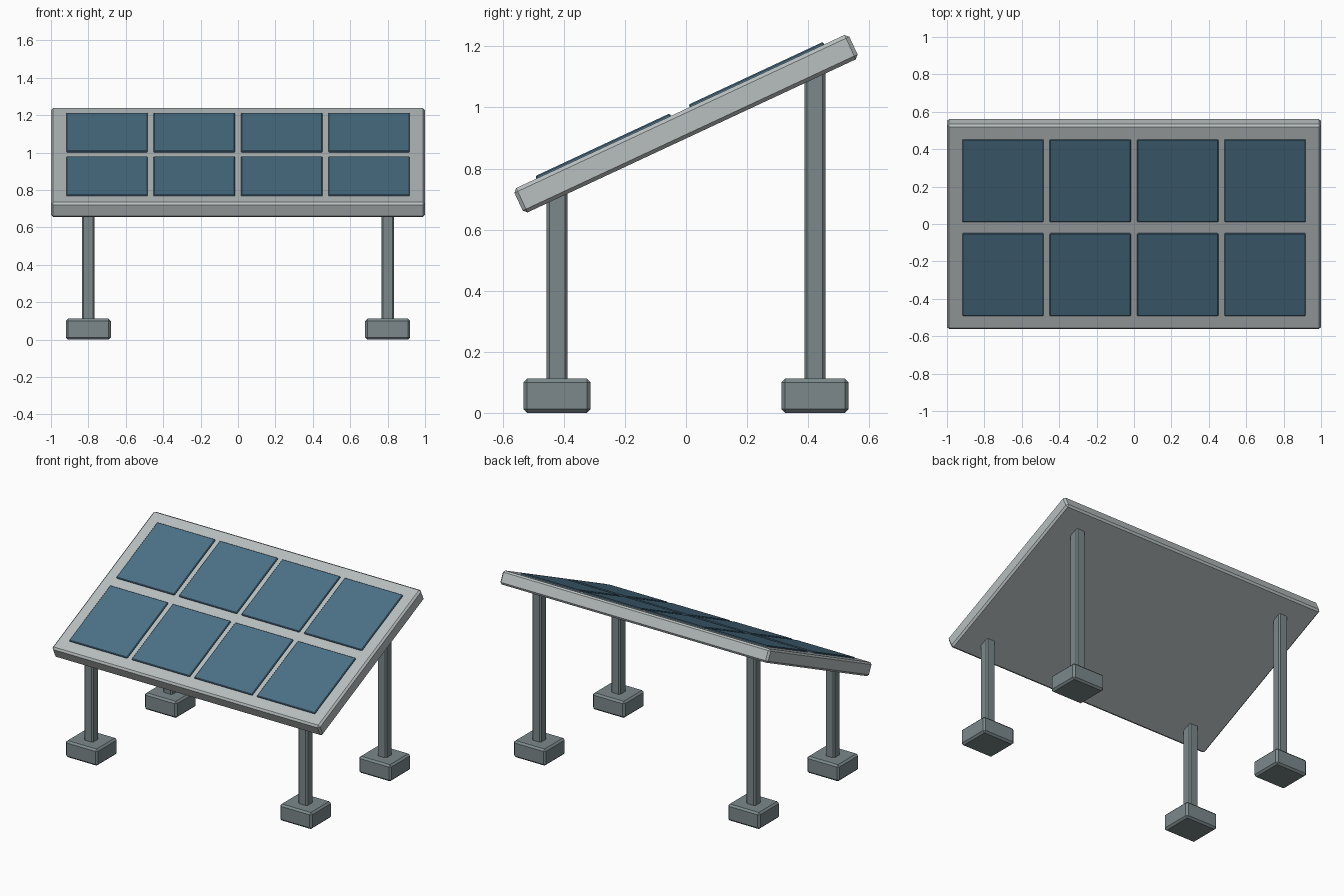
import bpy
from math import radians, tan
from mathutils import Matrix, Vector

if "Cube" in bpy.data.objects:
    bpy.data.objects.remove(bpy.data.objects["Cube"])

TILT = radians(25)
CENTRE_Z = 0.947
tilt_matrix = Matrix.Translation((0, 0, CENTRE_Z)) @ Matrix.Rotation(TILT, 4, 'X')


def material(name, rgb):
    m = bpy.data.materials.new(name)
    m.diffuse_color = (*rgb, 1)
    m.use_nodes = True
    m.node_tree.nodes["Principled BSDF"].inputs["Base Color"].default_value = m.diffuse_color
    return m


frame_grey = material("frame_grey", (0.48, 0.52, 0.52))
post_grey = material("post_grey", (0.20, 0.25, 0.26))
cell_blue = material("cell_blue", (0.07, 0.16, 0.24))


def box(name, size, centre, mat, chamfer, parent_matrix=Matrix()):
    """Chamfered box, optionally placed in the tilted panel's space."""
    bpy.ops.mesh.primitive_cube_add(size=1)
    ob = bpy.context.object
    ob.name = name
    ob.data.transform(Matrix.Diagonal((*size, 1)))
    ob.matrix_world = parent_matrix @ Matrix.Translation(Vector(centre))
    ob.data.materials.append(mat)
    bev = ob.modifiers.new("chamfer", 'BEVEL')
    bev.width = chamfer
    bev.segments = 1
    return ob


# Tilted panel frame
box("panel_frame", (2.0, 1.21, 0.088), (0, 0, 0), frame_grey, 0.012, tilt_matrix)

# Two rows of four cells, slightly proud of the frame
for r, y in enumerate((-0.277, 0.277)):
    for c in range(4):
        x = (c - 1.5) * 0.467
        box(f"solar_cell_{r + 1}_{c + 1}", (0.434, 0.486, 0.02), (x, y, 0.043),
            cell_blue, 0.004, tilt_matrix)

# Posts reaching into the panel, each on a block foot
for end, y in (("front", -0.422), ("back", 0.422)):
    top = CENTRE_Z + y * tan(TILT)
    for side, x in (("left", -0.8), ("right", 0.8)):
        box(f"{end}_{side}_foot", (0.24, 0.22, 0.112), (x, y, 0.056), post_grey, 0.012)
        box(f"{end}_{side}_post", (0.068, 0.068, top - 0.09), (x, y, (top + 0.09) / 2),
            post_grey, 0.009)
